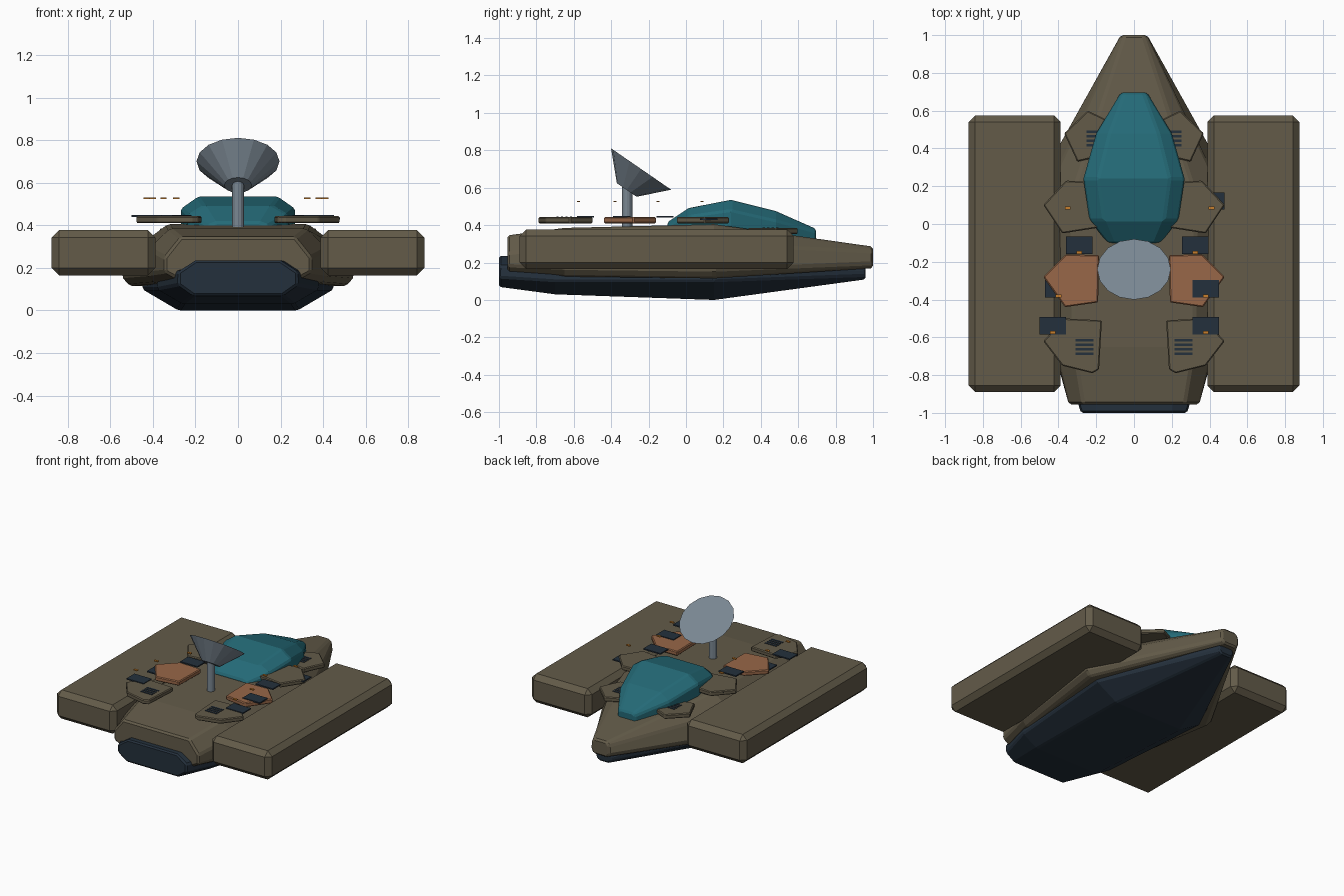
import bpy, bmesh, math
from mathutils import Vector

cube = bpy.data.objects.get("Cube")
if cube:
    bpy.data.objects.remove(cube, do_unlink=True)


def material(name, srgb):
    lin = [(c / 255 / 12.92 if c < 11 else ((c / 255 + 0.055) / 1.055) ** 2.4) for c in srgb]
    m = bpy.data.materials.new(name)
    m.use_nodes = True
    m.diffuse_color = (*lin, 1)
    m.node_tree.nodes["Principled BSDF"].inputs["Base Color"].default_value = (*lin, 1)
    return m


TAN = material("drab tan", (99, 91, 73))
NAVY = material("dark navy", (36, 48, 60))
TEAL = material("teal glass", (36, 106, 119))
RUST = material("rust orange", (152, 103, 72))
GREY = material("steel grey", (122, 135, 146))
AMBER = material("amber", (200, 128, 45))


def finish(name, bm, mat, bevel=0.0):
    bmesh.ops.recalc_face_normals(bm, faces=bm.faces)
    mesh = bpy.data.meshes.new(name)
    bm.to_mesh(mesh)
    bm.free()
    mesh.materials.append(mat)
    ob = bpy.data.objects.new(name, mesh)
    bpy.context.collection.objects.link(ob)
    if bevel:
        mod = ob.modifiers.new("bevel", "BEVEL")
        mod.width = bevel
        mod.segments = 1
        mod.limit_method = "ANGLE"
        mod.angle_limit = math.radians(25)
    return ob


def loft(name, mat, sections, bevel=0.0):
    """Skin mirrored half profiles, each (y, [(half width, z), ...])."""
    bm = bmesh.new()
    rings = []
    for y, half in sections:
        pts = half + [(-x, z) for x, z in reversed(half)]
        rings.append([bm.verts.new((x, y, z)) for x, z in pts])
    n = len(rings[0])
    for a, b in zip(rings, rings[1:]):
        for i in range(n):
            j = (i + 1) % n
            bm.faces.new((a[i], a[j], b[j], b[i]))
    bm.faces.new(rings[0])
    bm.faces.new(rings[-1])
    return finish(name, bm, mat, bevel)


def box(name, mat, centre, size, bevel=0.0):
    bm = bmesh.new()
    bmesh.ops.create_cube(bm, size=1)
    bmesh.ops.scale(bm, vec=size, verts=bm.verts)
    bmesh.ops.translate(bm, vec=centre, verts=bm.verts)
    return finish(name, bm, mat, bevel)


def plate(name, mat, outline, z, thick):
    bm = bmesh.new()
    face = bm.faces.new([bm.verts.new((x, y, z)) for x, y in outline])
    ext = bmesh.ops.extrude_face_region(bm, geom=[face])
    top = [v for v in ext["geom"] if isinstance(v, bmesh.types.BMVert)]
    bmesh.ops.translate(bm, vec=(0, 0, thick), verts=top)
    return finish(name, bm, mat, 0.006)


def cone(name, mat, centre, r1, r2, depth, sides, tilt=0.0):
    bm = bmesh.new()
    bmesh.ops.create_cone(bm, cap_ends=True, segments=sides, radius1=r1, radius2=r2, depth=depth)
    ob = finish(name, bm, mat)
    ob.location = centre
    ob.rotation_euler.x = tilt
    return ob


# Upper hull, from square stern to narrow nose
loft("upper_hull", TAN, [
    (-0.955, [(0.27, 0.345), (0.345, 0.25), (0.345, 0.18), (0.29, 0.15)]),
    (-0.65, [(0.32, 0.385), (0.42, 0.29), (0.43, 0.17), (0.39, 0.125)]),
    (0.15, [(0.33, 0.405), (0.47, 0.3), (0.55, 0.16), (0.51, 0.115)]),
    (1.0, [(0.05, 0.285), (0.07, 0.26), (0.07, 0.195), (0.05, 0.17)]),
], 0.012)

# Lower hull with stern block
loft("lower_hull", NAVY, [
    (-1.0, [(0.2, 0.235), (0.28, 0.18), (0.28, 0.12), (0.21, 0.07)]),
    (-0.7, [(0.2, 0.235), (0.37, 0.19), (0.38, 0.1), (0.26, 0.03)]),
    (0.15, [(0.2, 0.25), (0.44, 0.18), (0.45, 0.1), (0.28, 0.0)]),
    (0.96, [(0.04, 0.18), (0.06, 0.165), (0.06, 0.13), (0.04, 0.11)]),
], 0.01)

# Cockpit canopy
loft("canopy", TEAL, [
    (-0.1, [(0.1, 0.415), (0.14, 0.4), (0.14, 0.34)]),
    (0.02, [(0.16, 0.495), (0.235, 0.45), (0.235, 0.34)]),
    (0.24, [(0.19, 0.535), (0.268, 0.48), (0.268, 0.34)]),
    (0.48, [(0.13, 0.475), (0.2, 0.425), (0.2, 0.33)]),
    (0.695, [(0.05, 0.38), (0.07, 0.365), (0.07, 0.3)]),
], 0.01)

# Side pods
for side, s in (("left", 1), ("right", -1)):
    box(side + "_pod", TAN, (s * 0.632, -0.157, 0.271), (0.487, 1.465, 0.212), 0.035)

    # Deck armour plates
    plates = {
        "rear": (TAN, 0.41, [(0.48, -0.62), (0.37, -0.5), (0.17, -0.51), (0.185, -0.77), (0.22, -0.79), (0.38, -0.75)]),
        "middle": (RUST, 0.41, [(0.48, -0.28), (0.36, -0.16), (0.185, -0.165), (0.19, -0.415), (0.365, -0.44)]),
        "front": (TAN, 0.41, [(0.48, 0.1), (0.36, 0.23), (0.2, 0.22), (0.19, -0.02), (0.38, -0.05)]),
        "nose": (TAN, 0.352, [(0.37, 0.48), (0.245, 0.6), (0.14, 0.55), (0.17, 0.36), (0.3, 0.33)]),
    }
    for label, (mat, z, outline) in plates.items():
        plate(f"{side}_{label}_plate", mat, [(s * x, y) for x, y in outline], z, 0.033)

    # Vent slots on the rear and nose plates
    for i in range(4):
        for label, x, y, z in (("rear", 0.263, -0.615, 0.444), ("nose", 0.205, 0.488, 0.386)):
            box(f"{side}_{label}_vent_{i}", NAVY, (s * x, y - 0.024 * i, z), (0.095, 0.013, 0.005))

# Dark deck tiles, each with a floating amber marker
tiles = [(-0.35, 0.085, 0.43), (0.41, 0.085, 0.432), (-0.29, -0.15, 0.444), (0.325, -0.15, 0.444),
         (-0.4, -0.38, 0.432), (0.38, -0.38, 0.444), (-0.43, -0.575, 0.444), (0.38, -0.575, 0.444)]
for i, (x, y, z) in enumerate(tiles):
    box(f"deck_tile_{i}", NAVY, (x, y + 0.037, z), (0.14, 0.092, 0.009))
    box(f"marker_{i}", AMBER, (x, y, 0.526), (0.03, 0.016, 0.007))

# Antenna mast and tilted dish
axis = Vector((0, 0.567, 0.824))
cone("antenna_mast", GREY, (0, -0.315, 0.49), 0.028, 0.028, 0.24, 12)
cone("antenna_dish", GREY, Vector((0, -0.24, 0.7)) - axis * 0.068, 0.064, 0.195, 0.136, 16, -math.asin(0.567))
